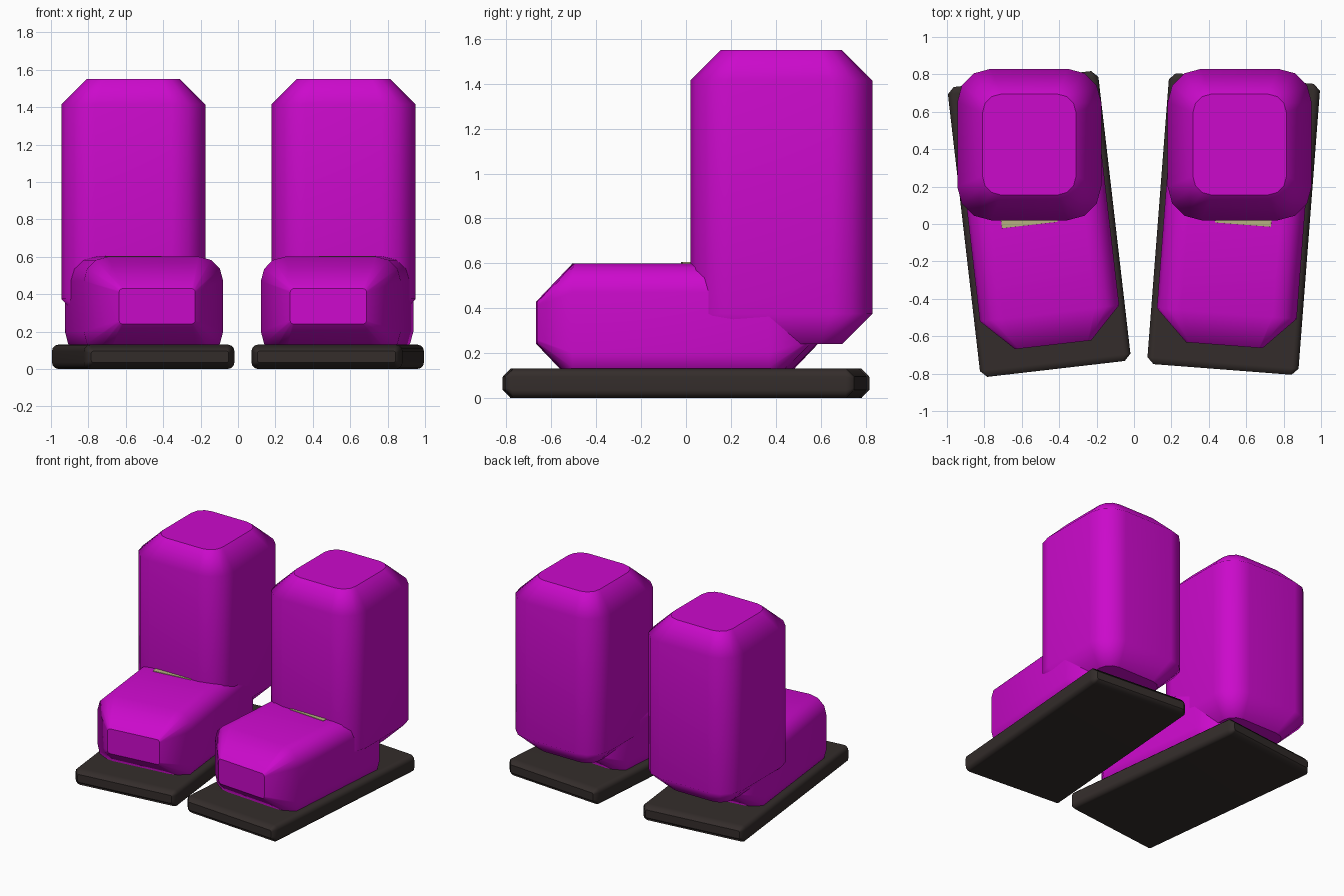
import bpy, bmesh, math
from mathutils import Vector, Matrix

cube = bpy.data.objects.get("Cube")
if cube:
    bpy.data.objects.remove(cube, do_unlink=True)


def material(name, rgb):
    m = bpy.data.materials.new(name)
    m.use_nodes = True
    m.diffuse_color = (*rgb, 1)
    bsdf = next(n for n in m.node_tree.nodes if n.type == 'BSDF_PRINCIPLED')
    bsdf.inputs["Base Color"].default_value = (*rgb, 1)
    return m


MAGENTA = material("magenta", (0.6, 0.003, 0.6))
BLACK = material("rubber black", (0.034, 0.026, 0.024))
BEIGE = material("pale beige", (0.48, 0.45, 0.22))


def rounded_rect(half_w, half_h, r, steps=3):
    """Outline of a rectangle with rounded corners."""
    pts = []
    for k, (sx, sy) in enumerate([(1, 1), (-1, 1), (-1, -1), (1, -1)]):
        for i in range(steps + 1):
            a = math.pi / 2 * (k + i / steps)
            pts.append((sx * (half_w - r) + r * math.cos(a),
                        sy * (half_h - r) + r * math.sin(a)))
    return pts


def block(name, low, high, axis, r, inset, cap_r, mat, place=Matrix()):
    """Rounded bar along an axis (1 = y, 2 = z) with chamfered, flat ends."""
    low, high = Vector(low), Vector(high)
    mid, half = (low + high) / 2, (high - low) / 2
    u, v = 0, 3 - axis
    bm = bmesh.new()
    rings = []
    for t, shrink, rad in [(-half[axis], inset, cap_r),
                           (-half[axis] + inset, 0, r),
                           (half[axis] - inset, 0, r),
                           (half[axis], inset, cap_r)]:
        ring = []
        for a, b in rounded_rect(half[u] - shrink, half[v] - shrink, rad):
            p = mid.copy()
            p[u] += a
            p[v] += b
            p[axis] += t
            ring.append(bm.verts.new(p))
        rings.append(ring)
    for ra, rb in zip(rings, rings[1:]):
        for i in range(len(ra)):
            j = (i + 1) % len(ra)
            bm.faces.new((ra[i], ra[j], rb[j], rb[i])).smooth = True
    for ring in (rings[0], rings[-1]):
        cap = bm.faces.new(ring)
        for e in cap.edges:
            e.smooth = False
    bmesh.ops.recalc_face_normals(bm, faces=bm.faces)
    me = bpy.data.meshes.new(name)
    bm.to_mesh(me)
    bm.free()
    me.materials.append(mat)
    ob = bpy.data.objects.new(name, me)
    ob.matrix_world = place
    bpy.context.collection.objects.link(ob)
    wn = ob.modifiers.new("clean shading", 'WEIGHTED_NORMAL')
    wn.keep_sharp = True
    return ob


# Each boot: name, side, centre x, turn of the foot, leg centre x
for name, side, cx, turn, leg_x in [("right", -1, -0.507, 6.6, -0.56),
                                    ("left", 1, 0.533, -4.4, 0.565)]:
    place = Matrix.Translation((cx, 0, 0)) @ Matrix.Rotation(math.radians(turn), 4, 'Z')
    # Sole
    block(name + "_sole", (-0.405, -0.78, 0), (0.405, 0.78, 0.13),
          1, 0.035, 0.035, 0.01, BLACK, place)
    # Foot
    block(name + "_foot", (-0.375, -0.65, 0.07), (0.375, 0.57, 0.6),
          1, 0.13, 0.17, 0.02, MAGENTA, place)
    # Upright leg, not turned with the foot
    block(name + "_leg", (leg_x - 0.385, 0.02, 0.24), (leg_x + 0.385, 0.83, 1.55),
          2, 0.18, 0.135, 0.1, MAGENTA)
    # Thin strip where the foot meets the leg
    px = 0.05 * side
    block(name + "_ankle_strip", (px - 0.15, 0, 0.598), (px + 0.15, 0.1, 0.605),
          1, 0.001, 0.001, 0.0005, BEIGE, place)
